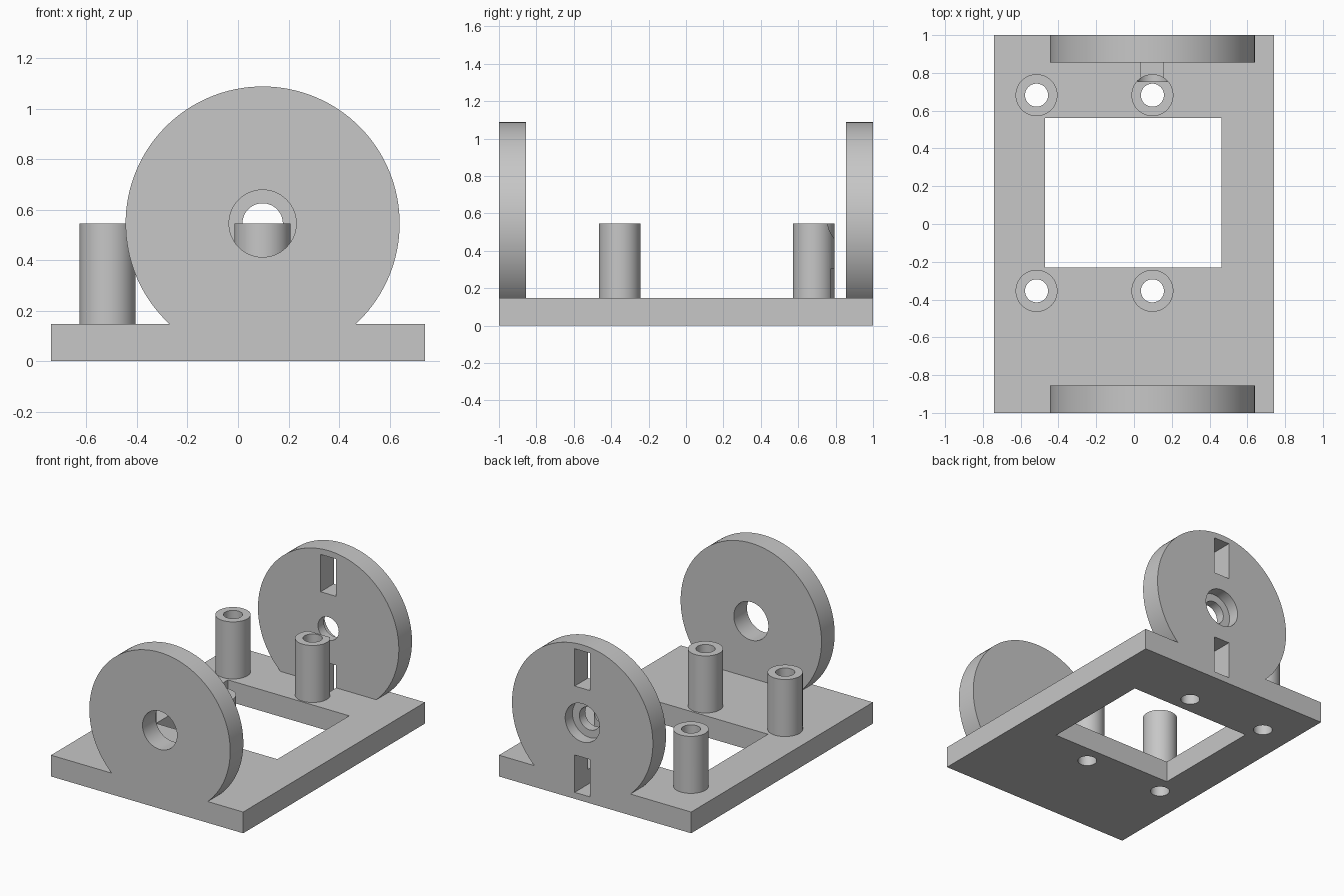
import bpy
import math
from mathutils import Matrix, Vector

cube = bpy.data.objects.get("Cube")
if cube:
    bpy.data.objects.remove(cube, do_unlink=True)

AXIS_X, AXIS_Z = 0.0975, 0.545      # shaft axis, running along y
DISC_RADIUS, DISC_DEPTH = 0.5425, 0.145
PLATE_TOP = 0.148
POST_X = (-0.516, AXIS_X)
POST_Y = (-0.354, 0.682)
CUT_Y = 0.755                       # where the rear cuts begin

grey = bpy.data.materials.new("mid_grey")
grey.use_nodes = True
colour = (0.57, 0.57, 0.57, 1.0)
grey.diffuse_color = colour
grey.node_tree.nodes["Principled BSDF"].inputs["Base Color"].default_value = colour


def box(name, low, high):
    """Axis-aligned box between two corners."""
    low, high = Vector(low), Vector(high)
    bpy.ops.mesh.primitive_cube_add(size=1)
    ob = bpy.context.object
    ob.name = name
    ob.data.transform(Matrix.Translation((low + high) / 2) @ Matrix.Diagonal((*(high - low), 1)))
    return ob


def rod(name, radius, start, end, sides=64):
    """Cylinder running from start to end."""
    start, end = Vector(start), Vector(end)
    span = end - start
    bpy.ops.mesh.primitive_cylinder_add(vertices=sides, radius=radius, depth=span.length)
    ob = bpy.context.object
    ob.name = name
    turn = span.to_track_quat('Z', 'Y').to_matrix().to_4x4()
    ob.data.transform(Matrix.Translation((start + end) / 2) @ turn)
    return ob


def shaft_rod(name, radius, y0, y1, sides=64):
    return rod(name, radius, (AXIS_X, y0, AXIS_Z), (AXIS_X, y1, AXIS_Z), sides)


def combine(target, tool, operation):
    """Apply a boolean and discard the tool object."""
    mod = target.modifiers.new(tool.name, 'BOOLEAN')
    mod.operation = operation
    mod.solver = 'EXACT'
    mod.object = tool
    bpy.context.view_layer.objects.active = target
    bpy.ops.object.modifier_apply(modifier=mod.name)
    bpy.data.objects.remove(tool, do_unlink=True)


# Base plate with its rectangular window
frame = box("mounting_frame", (-0.74, -1, 0), (0.74, 1, PLATE_TOP))
combine(frame, box("window", (-0.47, -0.23, -0.2), (0.464, 0.561, 0.3)), 'DIFFERENCE')

# Upright discs at both ends
for y0, y1 in ((-1, DISC_DEPTH - 1), (1 - DISC_DEPTH, 1)):
    combine(frame, shaft_rod("disc", DISC_RADIUS, y0, y1, 128), 'UNION')

# Hollow posts, bored right through the plate
for x in POST_X:
    for y in POST_Y:
        combine(frame, rod("post", 0.111, (x, y, 0.07), (x, y, 0.545)), 'UNION')
        combine(frame, rod("post_bore", 0.061, (x, y, -0.2), (x, y, 0.8)), 'DIFFERENCE')

# Front shaft hole, rear shaft hole and rear counterbore
for name, radius, y0, y1 in (("front_hole", 0.133, -1.1, -0.8),
                             ("rear_hole", 0.08, CUT_Y, 1.1),
                             ("counterbore", 0.133, 0.92, 1.1)):
    combine(frame, shaft_rod(name, radius, y0, y1), 'DIFFERENCE')

# Slots above and below the rear hole
for side in (-1, 1):
    z0, z1 = sorted((AXIS_Z + side * 0.24, AXIS_Z + side * 0.5))
    slot = box("slot", (AXIS_X - 0.06, CUT_Y, z0), (AXIS_X + 0.06, 1.1, z1))
    combine(frame, slot, 'DIFFERENCE')

# Finish: one colour, smooth curved walls, sharp rims
frame.data.materials.clear()
frame.data.materials.append(grey)
for face in frame.data.polygons:
    face.material_index = 0
bpy.ops.object.select_all(action='DESELECT')
frame.select_set(True)
bpy.context.view_layer.objects.active = frame
bpy.ops.object.shade_smooth_by_angle(angle=math.radians(30))
